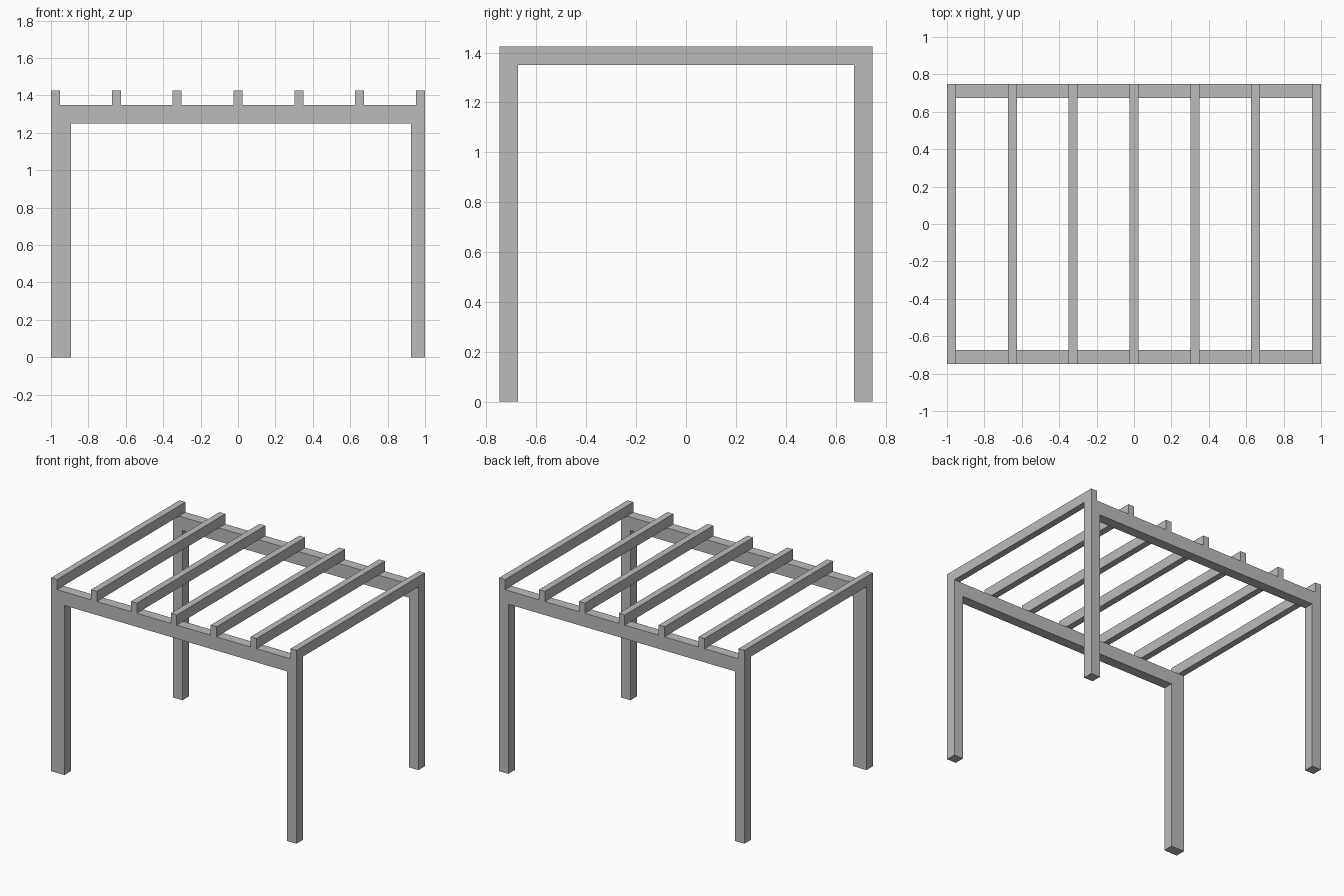
import bpy

# Remove the default cube only
cube = bpy.data.objects.get("Cube")
if cube:
    bpy.data.objects.remove(cube, do_unlink=True)

# Single grey finish
grey = bpy.data.materials.new("plain_grey")
grey.use_nodes = True
colour = (0.5, 0.5, 0.5, 1.0)
grey.diffuse_color = colour
grey.node_tree.nodes["Principled BSDF"].inputs["Base Color"].default_value = colour


def timber(name, low, high):
    """Square-cut timber spanning two opposite corners."""
    centre = [(a + b) / 2 for a, b in zip(low, high)]
    size = [b - a for a, b in zip(low, high)]
    bpy.ops.mesh.primitive_cube_add(size=1, location=centre)
    obj = bpy.context.object
    obj.name = name
    obj.scale = size
    bpy.ops.object.transform_apply(location=False, rotation=False, scale=True)
    obj.data.materials.append(grey)
    return obj


HALF_X, HALF_Y = 1.0, 0.748
POST, WIDE_POST = 0.075, 0.108
BEAM_BOTTOM, BEAM_TOP, TOP = 1.25, 1.35, 1.425
RAFTER, RAFTER_COUNT = 0.048, 7

# Posts and the beam between them; the front right post is wider
for end, y0, right_width in (("front", -HALF_Y, WIDE_POST),
                             ("back", HALF_Y - POST, POST)):
    y1 = y0 + POST
    inner_right = -HALF_X + right_width
    inner_left = HALF_X - POST
    timber(end + "_right_post", (-HALF_X, y0, 0), (inner_right, y1, BEAM_TOP))
    timber(end + "_left_post", (inner_left, y0, 0), (HALF_X, y1, BEAM_TOP))
    timber(end + "_beam", (inner_right, y0, BEAM_BOTTOM), (inner_left, y1, BEAM_TOP))

# Evenly spaced rafters resting on the beams
step = (2 * HALF_X - RAFTER) / (RAFTER_COUNT - 1)
for i in range(RAFTER_COUNT):
    x = -HALF_X + i * step
    timber(f"rafter_{i + 1}", (x, -HALF_Y, BEAM_TOP), (x + RAFTER, HALF_Y, TOP))
